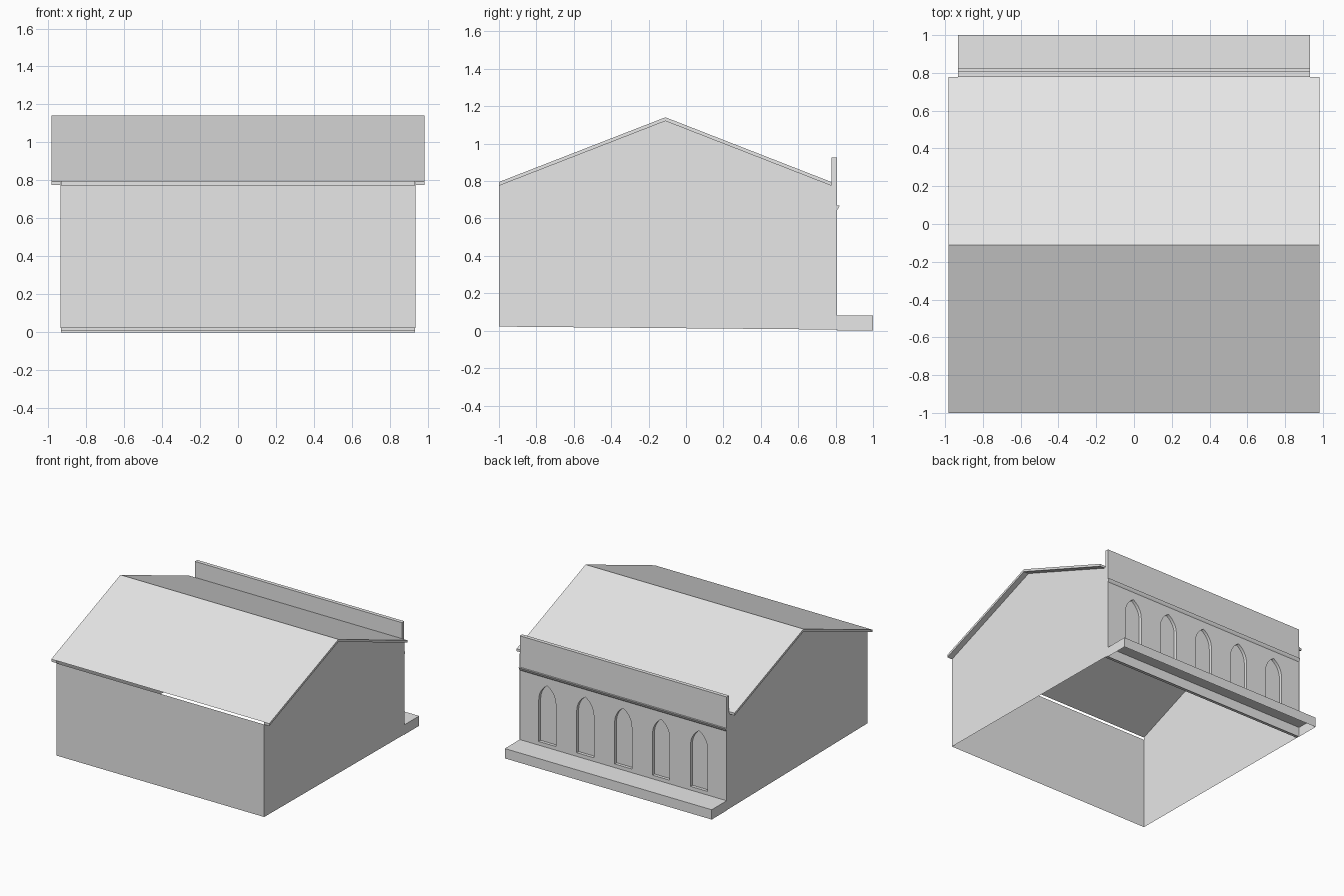
import bpy
import bmesh
import math

if "Cube" in bpy.data.objects:
    bpy.data.objects.remove(bpy.data.objects["Cube"], do_unlink=True)

stone = bpy.data.materials.new("pale grey")
stone.use_nodes = True
GREY = (0.8, 0.8, 0.8, 1)
stone.diffuse_color = GREY
stone.node_tree.nodes["Principled BSDF"].inputs["Base Color"].default_value = GREY

# Main dimensions
WALL_X, ROOF_X, FACADE_X = 0.936, 0.982, 0.932
FRONT_Y, RIDGE_Y, PARAPET_Y, BACK_Y = -1.0, -0.11, 0.777, 0.808
EAVE_Z, RIDGE_Z, THICK = 0.795, 1.141, 0.02


def finish(name, bm):
    mesh = bpy.data.meshes.new(name)
    bm.to_mesh(mesh)
    bm.free()
    mesh.materials.append(stone)
    obj = bpy.data.objects.new(name, mesh)
    bpy.context.collection.objects.link(obj)
    return obj


def add_face(bm, points):
    return bm.faces.new([bm.verts.new(p) for p in points])


def prism_x(name, profile, x0, x1):
    """Solid with a (y, z) profile, running from x0 to x1."""
    bm = bmesh.new()
    face = add_face(bm, [(x0, y, z) for y, z in profile])
    new = bmesh.ops.extrude_face_region(bm, geom=[face])["geom"]
    verts = [v for v in new if isinstance(v, bmesh.types.BMVert)]
    bmesh.ops.translate(bm, verts=verts, vec=(x1 - x0, 0, 0))
    bmesh.ops.recalc_face_normals(bm, faces=bm.faces)
    return finish(name, bm)


def rect(y0, y1, z0, z1):
    return [(y0, z0), (y1, z0), (y1, z1), (y0, z1)]


slope = [(FRONT_Y, EAVE_Z), (RIDGE_Y, RIDGE_Z), (PARAPET_Y, EAVE_Z)]

# Front wall, stopping just under the open eave
bm = bmesh.new()
add_face(bm, [(x, FRONT_Y, z) for x, z in
              rect(-WALL_X, WALL_X, 0.022, EAVE_Z - THICK)])
finish("front_wall", bm)

# Gable walls, with a slightly sloping foot
for side, label in ((1, "left"), (-1, "right")):
    outline = [(FRONT_Y, 0.022), (BACK_Y - 0.002, 0.006),
               (BACK_Y - 0.002, EAVE_Z - THICK)]
    outline += [(y, z - 0.004) for y, z in reversed(slope)]
    bm = bmesh.new()
    add_face(bm, [(side * WALL_X, y, z) for y, z in outline[::side]])
    finish(label + "_gable_wall", bm)

# Roof covering over the hall
bm = bmesh.new()
for (y0, z0), (y1, z1) in zip(slope, slope[1:]):
    add_face(bm, [(-WALL_X, y0, z0), (WALL_X, y0, z0),
                  (WALL_X, y1, z1), (-WALL_X, y1, z1)])
bmesh.ops.remove_doubles(bm, verts=bm.verts, dist=0.0001)
finish("roof_covering", bm)

# Roof overhangs beyond the gables
verge = slope + [(y, z - THICK) for y, z in reversed(slope)]
for side, label in ((1, "left"), (-1, "right")):
    prism_x(label + "_roof_overhang", verge, side * WALL_X, side * ROOF_X)

# Back facade rising into a parapet
facade = prism_x("back_facade", rect(PARAPET_Y, BACK_Y, 0.006, 0.925),
                 -FACADE_X, FACADE_X)

# Pointed arch cutters: each side is an arc centred on the opposite springing
HALF, SILL, SPRING, DEPTH = 0.077, 0.11, 0.45, 0.025
arc = [(-HALF + 2 * HALF * math.cos(a), SPRING + 2 * HALF * math.sin(a))
       for a in (math.radians(60) * i / 8 for i in range(9))]
arch = [(-HALF, SILL), (HALF, SILL)] + arc
arch += [(-x, z) for x, z in reversed(arc[:-1])]
bm = bmesh.new()
for i in range(-2, 3):
    face = add_face(bm, [(x + i * 0.342, BACK_Y - DEPTH, z) for x, z in arch])
    new = bmesh.ops.extrude_face_region(bm, geom=[face])["geom"]
    bmesh.ops.translate(bm, vec=(0, 0.1, 0),
                        verts=[v for v in new if isinstance(v, bmesh.types.BMVert)])
bmesh.ops.recalc_face_normals(bm, faces=bm.faces)
cutter = finish("arch_cutter", bm)
cutter.hide_render = True
cutter.hide_set(True)
cut = facade.modifiers.new("arched_niches", "BOOLEAN")
cut.object = cutter
cut.operation = "DIFFERENCE"
cut.solver = "EXACT"

# Bake the niches and drop the cutter
depsgraph = bpy.context.evaluated_depsgraph_get()
baked = bpy.data.meshes.new_from_object(facade.evaluated_get(depsgraph))
facade.modifiers.clear()
facade.data = baked
bpy.data.objects.remove(cutter, do_unlink=True)

# String course above the arches
prism_x("string_course",
        [(BACK_Y, 0.645), (BACK_Y + 0.007, 0.655), (BACK_Y + 0.014, 0.67), (BACK_Y, 0.67)],
        -FACADE_X, FACADE_X)

# Back step, hollow underneath
step = prism_x("back_step", rect(BACK_Y, 1.0, 0, 0.08), -FACADE_X, FACADE_X)
bm = bmesh.new()
bm.from_mesh(step.data)
bmesh.ops.delete(bm, geom=[f for f in bm.faces if f.normal.z < -0.9], context="FACES")
bm.to_mesh(step.data)
bm.free()
